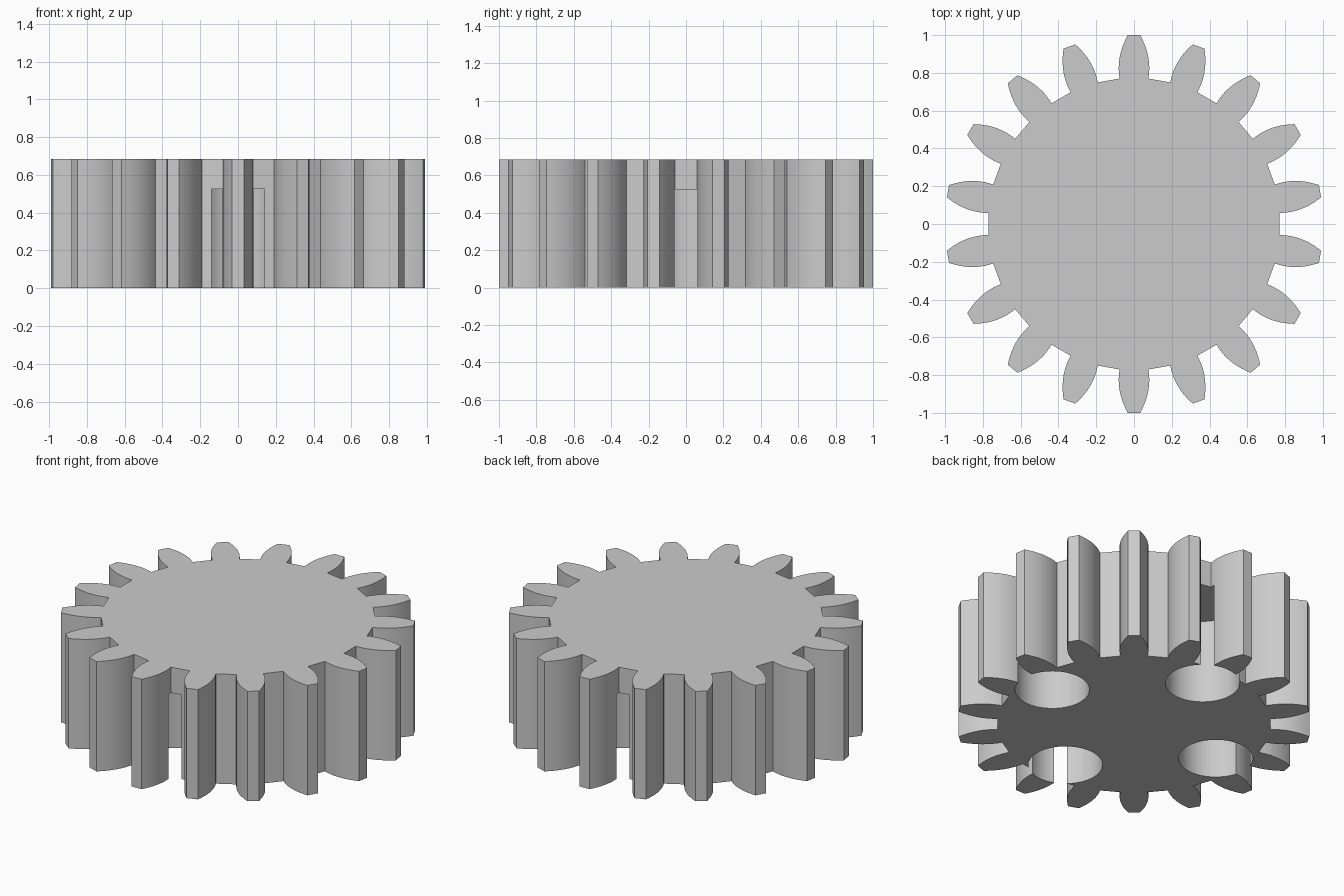
import bpy
import bmesh
from math import cos, sin, pi, radians

TEETH = 18
HEIGHT = 0.685
ROOT, TIP = 0.77, 1.0
POCKET_RADIUS, POCKET_OFFSET, POCKET_TOP = 0.21, 0.603, 0.525
FLANK_STEPS = 10

cube = bpy.data.objects.get("Cube")
if cube:
    bpy.data.objects.remove(cube, do_unlink=True)

# Plain grey
grey = bpy.data.materials.new("grey")
grey.use_nodes = True
colour = (0.6, 0.6, 0.6, 1.0)
grey.diffuse_color = colour
grey.node_tree.nodes["Principled BSDF"].inputs["Base Color"].default_value = colour


def half_width(r):
    """Half the tooth thickness at distance r along the tooth's axis."""
    return 0.081 - 1.57 * (r - 0.825) ** 2


def prism(name, outline, bottom, top):
    """Extrude a flat outline upwards into a closed solid."""
    bm = bmesh.new()
    base = bm.faces.new([bm.verts.new((x, y, bottom)) for x, y in outline])
    new = bmesh.ops.extrude_face_region(bm, geom=[base])["geom"]
    verts = [v for v in new if isinstance(v, bmesh.types.BMVert)]
    bmesh.ops.translate(bm, verts=verts, vec=(0, 0, top - bottom))
    bmesh.ops.recalc_face_normals(bm, faces=bm.faces)
    mesh = bpy.data.meshes.new(name)
    bm.to_mesh(mesh)
    bm.free()
    mesh.materials.append(grey)
    obj = bpy.data.objects.new(name, mesh)
    bpy.context.collection.objects.link(obj)
    return obj


# One tooth along its axis: up the right flank, across the tip, down the left
radii = [ROOT + (TIP - ROOT) * i / FLANK_STEPS for i in range(FLANK_STEPS + 1)]
tooth = [(r, -half_width(r)) for r in radii]
tooth += [(r, half_width(r)) for r in reversed(radii)]

# Gear body with the tooth repeated around it
outline = []
for i in range(TEETH):
    a = pi / 2 + 2 * pi * i / TEETH
    outline += [(u * cos(a) - v * sin(a), u * sin(a) + v * cos(a)) for u, v in tooth]
gear = prism("gear", outline, 0, HEIGHT)

# Four round blind pockets cut from below, breaking through between the teeth
cutters = []
for i in range(4):
    a = i * pi / 2
    cx, cy = POCKET_OFFSET * cos(a), POCKET_OFFSET * sin(a)
    circle = [(cx + POCKET_RADIUS * cos(2 * pi * k / 64),
               cy + POCKET_RADIUS * sin(2 * pi * k / 64)) for k in range(64)]
    cutter = prism("pocket_cutter", circle, -0.1, POCKET_TOP)
    cutter.hide_render = True
    cutters.append(cutter)
    cut = gear.modifiers.new("pocket", "BOOLEAN")
    cut.operation = "DIFFERENCE"
    cut.solver = "EXACT"
    cut.object = cutter

# Apply the cuts, remove the cutters, and smooth the flanks
bpy.ops.object.select_all(action="DESELECT")
gear.select_set(True)
bpy.context.view_layer.objects.active = gear
for name in [m.name for m in gear.modifiers]:
    bpy.ops.object.modifier_apply(modifier=name)
for cutter in cutters:
    bpy.data.objects.remove(cutter, do_unlink=True)
bpy.ops.object.shade_smooth_by_angle(angle=radians(25))
